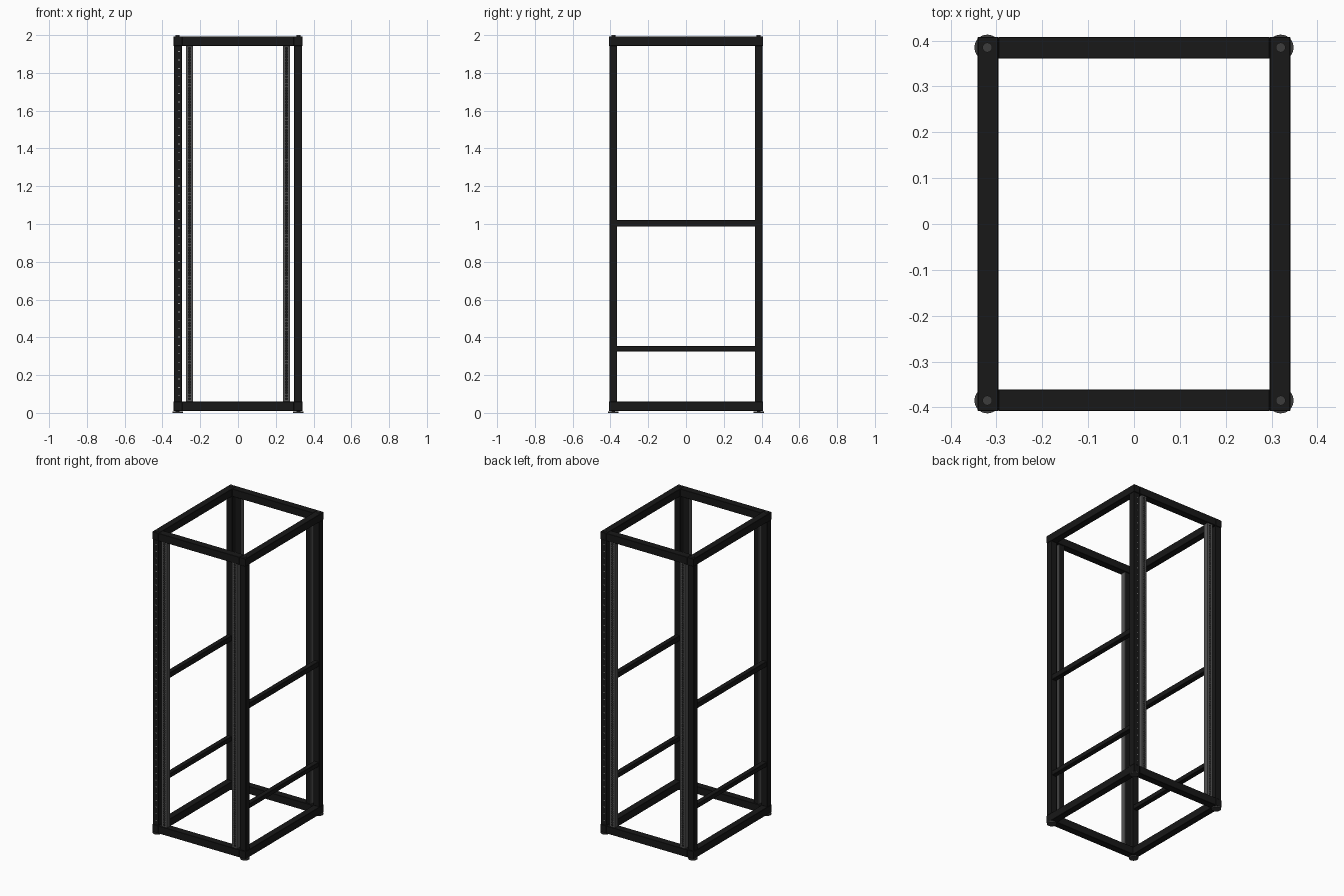
import bpy, bmesh
from mathutils import Matrix, Vector

if "Cube" in bpy.data.objects:
    bpy.data.objects.remove(bpy.data.objects["Cube"])


def material(name, v):
    m = bpy.data.materials.new(name)
    m.diffuse_color = (v, v, v, 1)
    m.use_nodes = True
    m.node_tree.nodes["Principled BSDF"].inputs["Base Color"].default_value = m.diffuse_color
    return m


BLACK = material("black_paint", 0.009)
DARK = material("dark_zinc", 0.045)
STEEL = material("rail_steel", 0.09)
LIGHT = material("pale_mark", 0.3)


def add_box(bm, x0, x1, y0, y1, z0, z1):
    c = Vector(((x0 + x1) / 2, (y0 + y1) / 2, (z0 + z1) / 2))
    s = Matrix.Diagonal((abs(x1 - x0), abs(y1 - y0), abs(z1 - z0), 1))
    bmesh.ops.create_cube(bm, size=1, matrix=Matrix.Translation(c) @ s)


def add_disc(bm, x, y, z0, z1, r, seg=32):
    bmesh.ops.create_cone(bm, cap_ends=True, segments=seg, radius1=r, radius2=r,
                          depth=z1 - z0,
                          matrix=Matrix.Translation((x, y, (z0 + z1) / 2)))


def finish(bm, name, mat, bevel=0):
    bmesh.ops.recalc_face_normals(bm, faces=bm.faces)
    me = bpy.data.meshes.new(name)
    bm.to_mesh(me)
    bm.free()
    me.materials.append(mat)
    ob = bpy.data.objects.new(name, me)
    bpy.context.collection.objects.link(ob)
    if bevel:
        b = ob.modifiers.new("edge_bevel", 'BEVEL')
        b.width, b.segments = bevel, 1
    return ob


def box(name, *d, mat=BLACK, bevel=0.0015):
    bm = bmesh.new()
    add_box(bm, *d)
    return finish(bm, name, mat, bevel)


SIDES = ((-1, "left"), (1, "right"))
ENDS = ((-1, "front"), (1, "back"))
Z0, Z1 = 0.06, 1.943          # clear height between the two frames

# Top and bottom frames
for z0, z1, level in ((0.01, Z0, "bottom"), (Z1, 1.993, "top")):
    for s, side in SIDES:
        box(f"{level}_{side}_beam", s * 0.296, s * 0.341, -0.408, 0.408, z0, z1)
    for e, end in ENDS:
        box(f"{level}_{end}_beam", -0.296, 0.296, e * 0.361, e * 0.408, z0, z1)

# Side cross bars
for z0, z1, level in ((0.325, 0.354, "lower"), (0.986, 1.02, "middle")):
    for s, side in SIDES:
        box(f"{level}_{side}_crossbar", s * 0.302, s * 0.334, -0.366, 0.366, z0, z1)

# Square holes: three per rack unit
UNITS, PITCH = 42, 0.04445
BASE = (Z0 + Z1) / 2 - UNITS * PITCH / 2
HOLES = [BASE + u * PITCH + o for u in range(UNITS) for o in (0.00635, 0.022225, 0.0381)]
H = 0.0048


def rail(name, s, e):
    bm = bmesh.new()
    xi, xo, xm = s * 0.238, s * 0.276, s * 0.257
    yf, yb, t = e * 0.402, e * 0.368, 0.003
    # perforated face: two strips joined by webs between the holes
    add_box(bm, xi, xm - s * H, yf, yf - e * t, Z0, Z1)
    add_box(bm, xm + s * H, xo, yf, yf - e * t, Z0, Z1)
    edges = [Z0] + [z + d for z in HOLES for d in (-H, H)] + [Z1]
    for a, b in zip(edges[::2], edges[1::2]):
        add_box(bm, xm - s * H, xm + s * H, yf, yf - e * t, a, b)
    # side flanges
    add_box(bm, xi, xi + s * t, yf - e * t, yb, Z0, Z1)
    add_box(bm, xo - s * t, xo, yf - e * t, yb, Z0, Z1)
    finish(bm, name, STEEL)
    box(name + "_backing", xi + s * t, xo - s * t, yb, yb + e * t, Z0, Z1, bevel=0)


# Corner posts, rails, feet and bolts
for s, side in SIDES:
    for e, end in ENDS:
        corner = f"{end}_{side}"
        box(f"{corner}_post", s * 0.297, s * 0.34, e * 0.364, e * 0.405, Z0, Z1)
        rail(f"{corner}_rail", s, e)
        x, y = s * 0.32, e * 0.385
        bm = bmesh.new()
        add_disc(bm, x, y, 0, 0.008, 0.028)
        add_disc(bm, x, y, 0.008, 0.012, 0.01)
        finish(bm, f"{corner}_foot", DARK)
        bm = bmesh.new()
        add_disc(bm, x, y, 1.992, 2.0, 0.0105)
        finish(bm, f"{corner}_top_bolt", DARK)

# Unit tick marks on one post of each end
for s, e, name in ((-1, -1, "front_unit_ticks"), (1, 1, "back_unit_ticks")):
    bm = bmesh.new()
    for u in range(UNITS):
        z = BASE + (u + 0.5) * PITCH
        add_box(bm, s * 0.308, s * 0.318, e * 0.4045, e * 0.406, z - 0.002, z + 0.002)
    finish(bm, name, LIGHT)
